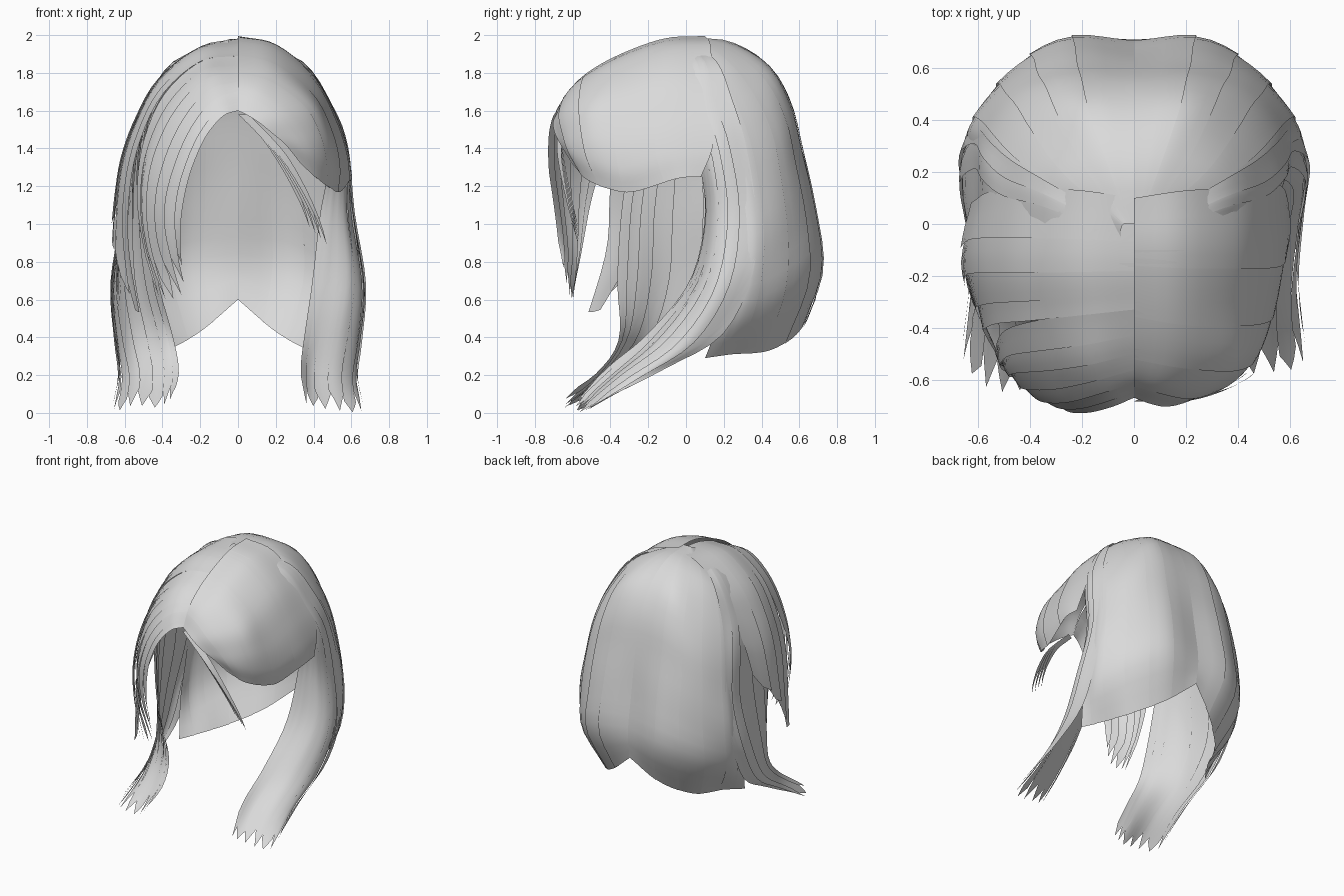
import bpy, bmesh, math
from mathutils import Vector

hair = bpy.data.materials.new("light grey hair")
hair.diffuse_color = (0.7, 0.7, 0.7, 1)


def spline(pts, t):
    """Point at t (0..1) on a smooth curve through pts."""
    n = len(pts) - 1
    i = min(int(t * n), n - 1)
    f = t * n - i
    a = pts[i - 1] if i else pts[0] * 2 - pts[1]
    b, c = pts[i], pts[i + 1]
    d = pts[i + 2] if i + 2 <= n else pts[n] * 2 - pts[n - 1]
    return 0.5 * (b * 2 + (c - a) * f + (a * 2 - b * 5 + c * 4 - d) * f * f
                  + (b * 3 - a - c * 3 + d) * f ** 3)


def locks(name, curves, count, jag=0.0, lift=0.02, side=1, rows=24, cols=4, overlap=0.3):
    """Sheet of overlapping strands lofted over root-to-tip guide curves."""
    guides = [[Vector((p[0] * side, p[1], p[2])) for p in c] for c in curves]
    bm = bmesh.new()
    for k in range(count):
        grid = []
        for r in range(rows + 1):
            row = []
            for c in range(cols + 1):
                s = c / cols
                u = min((k + s * (1 + overlap)) / count, 1)
                if k == count - 1:
                    u = (k + s) / count
                # pointed tips: strand edges stop short of the centre
                v = r / rows * (1 - jag * abs(2 * s - 1) * (1 + 0.4 * math.sin(k * 2.3)))
                p = spline([spline(g, v) for g in guides], u)
                grow = 1 + lift * (s - 0.5) * min(1, r / rows * 3)
                row.append(bm.verts.new((p.x * grow, p.y * grow, p.z)))
            grid.append(row)
        for r in range(rows):
            for c in range(cols):
                bm.faces.new((grid[r][c], grid[r][c + 1], grid[r + 1][c + 1], grid[r + 1][c]))
    # face the sheet away from the head
    bm.normal_update()
    mid = Vector((0, 0, 1))
    if sum(f.normal.dot(f.calc_center_median() - mid) * f.calc_area() for f in bm.faces) < 0:
        bmesh.ops.reverse_faces(bm, faces=bm.faces[:])
    me = bpy.data.meshes.new(name)
    bm.to_mesh(me)
    bm.free()
    me.materials.append(hair)
    me.shade_smooth()
    me.set_sharp_from_angle(angle=math.radians(40))
    ob = bpy.data.objects.new(name, me)
    bpy.context.collection.objects.link(ob)
    return ob


def strand(name, path, width):
    """Thin loose strand tapering to a point."""
    n = len(path) - 1
    edges = []
    for sgn in (-1, 1):
        edges.append([(p[0] + sgn * width * (1 - i / n), p[1] + sgn * width * 0.5 * (1 - i / n), p[2])
                      for i, p in enumerate(path)])
    locks(name, edges, 1, lift=0, rows=12, cols=2)


# Back curtain, centre seam to side
back = [
    [(0, 0, 1.98), (0, .22, 1.97), (0, .42, 1.86), (0, .55, 1.67), (0, .62, 1.4),
     (0, .67, 1.1), (0, .715, .8), (0, .69, .6)],
    [(.02, 0, 1.98), (.12, .23, 1.95), (.2, .44, 1.82), (.23, .55, 1.62), (.25, .61, 1.38),
     (.26, .68, 1.08), (.27, .715, .75), (.2, .6, .43)],
    [(.04, 0, 1.98), (.25, .2, 1.9), (.36, .37, 1.72), (.42, .48, 1.5), (.46, .53, 1.25),
     (.48, .57, .95), (.49, .56, .65), (.38, .44, .33)],
    [(.05, -.02, 1.97), (.32, .14, 1.86), (.47, .24, 1.65), (.55, .32, 1.42), (.59, .37, 1.15),
     (.63, .39, .85), (.61, .34, .55), (.48, .24, .31)],
    [(.05, -.05, 1.96), (.33, .08, 1.84), (.48, .12, 1.65), (.56, .18, 1.42), (.59, .25, 1.15),
     (.63, .27, .85), (.63, .2, .55), (.57, .1, .29)],
]
for side, label in ((1, "right"), (-1, "left")):
    locks("back_hair_" + label, back, 6, side=side, lift=0.012)

# Long side locks sweeping forward at the tips: rear curves shared by both sides
lock_rear = [
    [(.05, 0, 1.96), (.33, .16, 1.865), (.48, .25, 1.65), (.56, .32, 1.42), (.605, .37, 1.1),
     (.65, .36, .75), (.64, .2, .42), (.63, -.1, .24), (.66, -.42, .08)],
    [(.05, -.05, 1.96), (.34, .08, 1.86), (.5, .13, 1.62), (.58, .2, 1.4), (.61, .25, 1.05),
     (.67, .19, .67), (.645, 0, .37), (.62, -.28, .18), (.65, -.54, .01)],
]
# Right front part hangs further back
lock_right = [
    [(.05, -.06, 1.96), (.33, .02, 1.85), (.49, .06, 1.6), (.56, .13, 1.35), (.57, .16, 1.05),
     (.6, .1, .7), (.56, -.1, .4), (.53, -.35, .2), (.55, -.57, .01)],
    [(.05, -.08, 1.95), (.31, -.02, 1.85), (.46, .02, 1.6), (.52, .09, 1.35), (.5, .12, 1.05),
     (.48, .05, .7), (.43, -.17, .4), (.4, -.39, .2), (.42, -.58, .03)],
    [(.05, -.1, 1.95), (.3, -.08, 1.83), (.44, -.03, 1.6), (.48, .06, 1.35), (.43, .1, 1.05),
     (.39, .02, .7), (.35, -.2, .42), (.33, -.4, .25), (.34, -.59, .06)],
]
# Left front part reaches forward to meet the swept fringe
lock_left = [
    [(.05, -.08, 1.95), (.33, -.04, 1.84), (.49, -.04, 1.6), (.56, -.05, 1.35), (.59, -.07, 1.05),
     (.61, -.09, .7), (.57, -.19, .4), (.53, -.4, .2), (.55, -.64, .04)],
    [(.05, -.1, 1.95), (.3, -.13, 1.83), (.47, -.18, 1.6), (.53, -.2, 1.35), (.53, -.24, 1.05),
     (.5, -.26, .7), (.43, -.31, .4), (.4, -.45, .2), (.42, -.64, .03)],
    [(.05, -.1, 1.95), (.28, -.2, 1.82), (.44, -.28, 1.6), (.49, -.3, 1.35), (.47, -.34, 1.05),
     (.42, -.36, .7), (.34, -.35, .4), (.31, -.46, .22), (.34, -.64, .09)],
]
locks("side_locks_right", lock_rear + lock_right, 7, jag=0.06, rows=30)
locks("side_locks_left", lock_rear + lock_left, 8, jag=0.06, side=-1, rows=30)

# Short rounded fringe on one side of the parting
locks("short_fringe", [
    [(0, .1, 1.995), (.2, .13, 1.95), (.4, .14, 1.78), (.52, .16, 1.58), (.58, .14, 1.4), (.6, .08, 1.25)],
    [(0, -.1, 1.985), (.2, -.1, 1.945), (.4, -.1, 1.78), (.52, -.1, 1.56), (.58, -.09, 1.38), (.6, -.05, 1.24)],
    [(0, -.3, 1.92), (.2, -.33, 1.87), (.4, -.33, 1.7), (.51, -.32, 1.48), (.55, -.3, 1.3), (.54, -.28, 1.17)],
    [(0, -.48, 1.83), (.19, -.51, 1.78), (.38, -.52, 1.64), (.46, -.51, 1.48), (.49, -.48, 1.33), (.49, -.42, 1.19)],
    [(0, -.6, 1.73), (.12, -.63, 1.69), (.25, -.65, 1.59), (.34, -.63, 1.48), (.39, -.6, 1.37), (.42, -.53, 1.24)],
    [(0, -.67, 1.6), (.06, -.69, 1.57), (.12, -.7, 1.53), (.18, -.69, 1.48), (.25, -.66, 1.42), (.33, -.6, 1.32)],
], 5, lift=0.012, cols=6)

# Long swept fringe on the other side: outer and front layers
locks("swept_fringe_outer", [
    [(0, .1, 1.98), (-.2, .13, 1.94), (-.4, .14, 1.78), (-.51, .14, 1.6), (-.58, .12, 1.42), (-.61, .1, 1.3), (-.64, .08, 1.15)],
    [(0, -.15, 1.95), (-.22, -.15, 1.92), (-.43, -.15, 1.75), (-.55, -.15, 1.53), (-.62, -.15, 1.32), (-.65, -.16, 1.1), (-.66, -.2, .85)],
    [(0, -.33, 1.89), (-.2, -.35, 1.86), (-.4, -.37, 1.68), (-.52, -.38, 1.42), (-.57, -.4, 1.15), (-.57, -.42, .85), (-.5, -.54, .44)],
], 4, jag=0.03)
locks("swept_fringe_front", [
    [(0, -.33, 1.89), (-.2, -.35, 1.86), (-.4, -.38, 1.68), (-.51, -.42, 1.42), (-.54, -.5, 1.15), (-.51, -.55, .9), (-.44, -.6, .62)],
    [(0, -.48, 1.81), (-.18, -.52, 1.78), (-.35, -.54, 1.6), (-.46, -.55, 1.35), (-.49, -.57, 1.1), (-.46, -.58, .85), (-.37, -.6, .6)],
    [(0, -.6, 1.72), (-.14, -.64, 1.67), (-.27, -.67, 1.5), (-.36, -.67, 1.28), (-.4, -.65, 1.08), (-.38, -.63, .88), (-.29, -.62, .64)],
    [(0, -.67, 1.6), (-.08, -.7, 1.57), (-.17, -.72, 1.46), (-.24, -.72, 1.3), (-.28, -.7, 1.15), (-.3, -.68, 1), (-.3, -.66, .82)],
], 6, jag=0.12)

# Loose strands falling from the short fringe
for i in range(4):
    d = i * 0.03
    strand("loose_strand_%d" % (i + 1),
           [(.03 + d, -.67, 1.58 - d), (.15 + d, -.67, 1.45 - d), (.26 + d, -.64, 1.27 - d),
            (.34 + d, -.6, 1.1 - d), (.38 + d, -.57, .98 - d)], 0.028)
